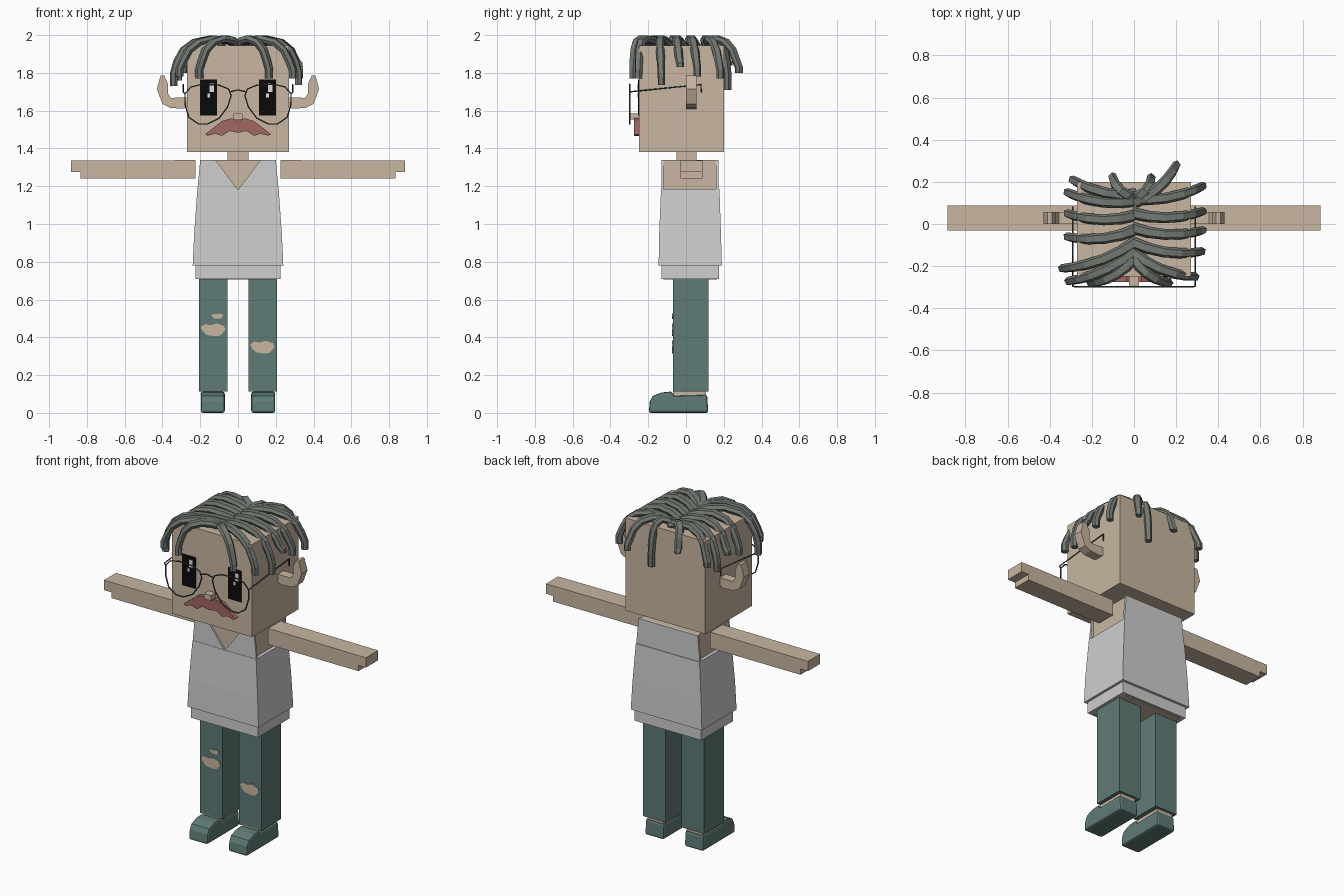
import bpy, bmesh
from mathutils import Vector

cube = bpy.data.objects.get("Cube")
if cube:
    bpy.data.objects.remove(cube, do_unlink=True)


def material(name, r, g, b):
    mat = bpy.data.materials.new(name)
    mat.use_nodes = True
    mat.diffuse_color = (r, g, b, 1)
    shader = next(n for n in mat.node_tree.nodes if n.type == "BSDF_PRINCIPLED")
    shader.inputs["Base Color"].default_value = (r, g, b, 1)
    shader.inputs["Roughness"].default_value = 0.9
    return mat


SKIN = material("skin", 0.58, 0.47, 0.355)
SHIRT = material("shirt_grey", 0.62, 0.62, 0.62)
DENIM = material("teal_denim", 0.112, 0.198, 0.181)
HAIR = material("grey_hair", 0.17, 0.19, 0.17)
RED = material("moustache_red", 0.36, 0.135, 0.12)
BLACK = material("eye_black", 0.003, 0.003, 0.003)
WHITE = material("glint_white", 0.75, 0.75, 0.75)
WIRE = material("dark_wire", 0.06, 0.075, 0.07)


def finish(name, bm, mat):
    bmesh.ops.recalc_face_normals(bm, faces=bm.faces)
    mesh = bpy.data.meshes.new(name)
    bm.to_mesh(mesh)
    bm.free()
    mesh.materials.append(mat)
    obj = bpy.data.objects.new(name, mesh)
    bpy.context.collection.objects.link(obj)
    return obj


def loft(name, rings, mat):
    """Skin a list of equal-sized vertex rings and cap both ends."""
    bm = bmesh.new()
    rows = [[bm.verts.new(p) for p in ring] for ring in rings]
    n = len(rows[0])
    for a, b in zip(rows, rows[1:]):
        for i in range(n):
            j = (i + 1) % n
            bm.faces.new((a[i], a[j], b[j], b[i]))
    bm.faces.new(rows[0])
    bm.faces.new(rows[-1][::-1])
    return finish(name, bm, mat)


def prism_y(name, pts, y0, y1, mat):
    return loft(name, [[(x, y, z) for x, z in pts] for y in (y0, y1)], mat)


def prism_x(name, pts, x0, x1, mat):
    return loft(name, [[(x, y, z) for y, z in pts] for x in (x0, x1)], mat)


def rect(x, y0, y1, z):
    return [(-x, y0, z), (x, y0, z), (x, y1, z), (-x, y1, z)]


def box(name, x0, x1, y0, y1, z0, z1, mat):
    return prism_y(name, [(x0, z0), (x1, z0), (x1, z1), (x0, z1)], y0, y1, mat)


def flip(pts, s):
    return [(x * s, z) for x, z in pts]


def wire(name, pts, closed=False):
    curve = bpy.data.curves.new(name, "CURVE")
    curve.dimensions = "3D"
    curve.bevel_depth = 0.004
    curve.bevel_resolution = 1
    spline = curve.splines.new("POLY")
    spline.points.add(len(pts) - 1)
    for point, co in zip(spline.points, pts):
        point.co = (*co, 1)
    spline.use_cyclic_u = closed
    curve.materials.append(WIRE)
    obj = bpy.data.objects.new(name, curve)
    bpy.context.collection.objects.link(obj)


# Head, neck and torso
box("head", -0.27, 0.27, -0.25, 0.2, 1.38, 1.945, SKIN)
box("neck", -0.055, 0.055, -0.05, 0.055, 1.3, 1.4, SKIN)
box("torso", -0.195, 0.195, -0.12, 0.165, 0.705, 1.338, SKIN)

# Tank top: flared body, hem, and panels above the armholes
loft("shirt_body", [rect(0.24, -0.145, 0.19, 0.78), rect(0.232, -0.142, 0.185, 0.95),
                    rect(0.215, -0.132, 0.177, 1.185)], SHIRT)
box("shirt_hem", -0.225, 0.225, -0.13, 0.175, 0.71, 0.79, SHIRT)
prism_y("shirt_back", [(-0.215, 1.18), (0.215, 1.18), (0.2, 1.34), (-0.2, 1.34)],
        0.16, 0.173, SHIRT)
strap = [(0, 1.18), (0.215, 1.18), (0.2, 1.34), (0.12, 1.34)]

# Parts that occur on both sides
arm = [(0.225, 1.24), (0.835, 1.24), (0.835, 1.275), (0.885, 1.275), (0.885, 1.335), (0.225, 1.338)]
ear = [(0.26, 1.625), (0.29, 1.61), (0.36, 1.615), (0.4, 1.635), (0.43, 1.715), (0.41, 1.785),
       (0.39, 1.785), (0.37, 1.74), (0.37, 1.69), (0.355, 1.668), (0.26, 1.67)]
shoe = [(0.118, 0), (0.112, 0.095), (-0.06, 0.09), (-0.08, 0.113), (-0.13, 0.108),
        (-0.175, 0.09), (-0.192, 0.06), (-0.197, 0)]
lens = [(0.28, 1.69), (0.25, 1.725), (0.19, 1.74), (0.1, 1.735), (0.05, 1.715), (0.036, 1.68),
        (0.055, 1.62), (0.1, 1.56), (0.16, 1.53), (0.21, 1.53), (0.26, 1.565), (0.28, 1.63)]
for side, s in (("left", 1), ("right", -1)):
    prism_y(side + "_shirt_strap", flip(strap, s), -0.13, -0.118, SHIRT)
    prism_y(side + "_arm", flip(arm, s), -0.03, 0.088, SKIN)
    prism_y(side + "_ear", flip(ear, s), 0, 0.056, SKIN)
    box(side + "_trouser_leg", s * 0.055, s * 0.207, -0.07, 0.12, 0.112, 0.72, DENIM)
    box(side + "_ankle", s * 0.08, s * 0.185, -0.07, 0.105, 0.06, 0.115, SKIN)
    upper = prism_x(side + "_shoe", shoe, s * 0.07, s * 0.197, DENIM)
    bevel = upper.modifiers.new("rounded_edges", "BEVEL")
    bevel.width = 0.012
    bevel.segments = 2
    bevel.limit_method = "ANGLE"
    bevel.angle_limit = 1.2
    # Wire glasses
    wire(side + "_lens_rim", [(x * s, -0.298, z) for x, z in lens], True)
    wire(side + "_temple", [(s * 0.28, -0.298, 1.69), (s * 0.29, -0.295, 1.7),
                            (s * 0.29, 0.08, 1.738), (s * 0.29, 0.08, 1.695)])
    # Eyes with two square glints
    cx = s * 0.155
    box(side + "_eye", cx - 0.045, cx + 0.045, -0.255, -0.249, 1.575, 1.765, BLACK)
    box(side + "_glint", cx + 0.005, cx + 0.028, -0.258, -0.254, 1.7, 1.745, WHITE)
    box(side + "_small_glint", cx - 0.006, cx + 0.008, -0.258, -0.254, 1.67, 1.69, WHITE)
wire("glasses_bridge", [(-0.042, -0.298, 1.7), (0, -0.298, 1.71), (0.042, -0.298, 1.7)])

# Nose and moustache
box("nose", -0.024, 0.024, -0.293, -0.25, 1.552, 1.585, SKIN)
top = [(0, 1.545), (0.035, 1.56), (0.085, 1.545), (0.13, 1.51), (0.175, 1.475)]
bottom = [(0.16, 1.467), (0.12, 1.478), (0.085, 1.467), (0.045, 1.492), (0, 1.483)]
half = top + bottom
for side, s in (("left", 1), ("right", -1)):
    prism_y(side + "_moustache", flip(half, s), -0.276, -0.249, RED)

# Torn knees
tear = [(-1, 0.4), (-0.6, 0.9), (-0.2, 0.7), (0.3, 1), (0.9, 0.6), (1, 0),
        (0.6, -0.9), (0.1, -1), (-0.5, -0.8), (-0.8, -0.2)]
for name, cx, cz, w, h in (("left_knee_tear", 0.128, 0.348, 0.065, 0.034),
                           ("right_knee_tear", -0.133, 0.44, 0.066, 0.034),
                           ("right_small_tear", -0.11, 0.512, 0.032, 0.014)):
    prism_y(name, [(cx + x * w, cz + z * h) for x, z in tear], -0.074, -0.069, SKIN)


# Hair locks: flat strips from the parting, over the top and down
def lock(name, root, ex, ey, tip):
    start, end = Vector((0, root, 0)), Vector((ex, ey, 0))
    across = (end - start).cross(Vector((0, 0, 1))).normalized()
    bow = across * (0.025 if ex > 0 else -0.025)
    arc = [(0, 1.95), (0.2, 1.972), (0.45, 1.98), (0.7, 1.962), (0.86, 1.92),
           (0.95, 1.86), (1, (1.86 + tip) / 2), (1, tip)]
    path = [start.lerp(end, f) + bow * (4 * f * (1 - f)) + Vector((0, 0, z)) for f, z in arc]
    rings = []
    for i, p in enumerate(path):
        t = (path[min(i + 1, len(path) - 1)] - path[max(i - 1, 0)]).normalized()
        n = t.cross(across).normalized()
        k = 1 - 0.35 * i / (len(path) - 1)
        w, h = across * 0.029 * k, n * 0.018
        rings.append([p + w, p + w * 0.6 + h, p - w * 0.6 + h, p - w, p - w * 0.6 - h, p + w * 0.6 - h])
    loft(name, rings, HAIR)


locks = [(0.12, 0.325, 0.18, 1.77), (0.05, 0.325, 0.06, 1.78), (-0.02, 0.325, -0.03, 1.83),
         (-0.09, 0.32, -0.13, 1.735), (-0.14, 0.29, -0.25, 1.77), (-0.16, 0.165, -0.28, 1.77),
         (0.1, 0.2, 0.28, 1.8), (0.13, 0.08, 0.22, 1.71),
         (0.14, -0.29, 0.21, 1.8), (0.11, -0.315, 0.15, 1.76), (0.04, -0.315, 0.05, 1.82),
         (-0.03, -0.315, -0.06, 1.78), (-0.09, -0.34, -0.21, 1.73), (-0.13, -0.31, -0.27, 1.78),
         (-0.16, -0.205, -0.28, 1.77), (0.13, -0.1, 0.225, 1.84)]
for i, spec in enumerate(locks):
    lock(f"hair_lock_{i + 1}", *spec)
